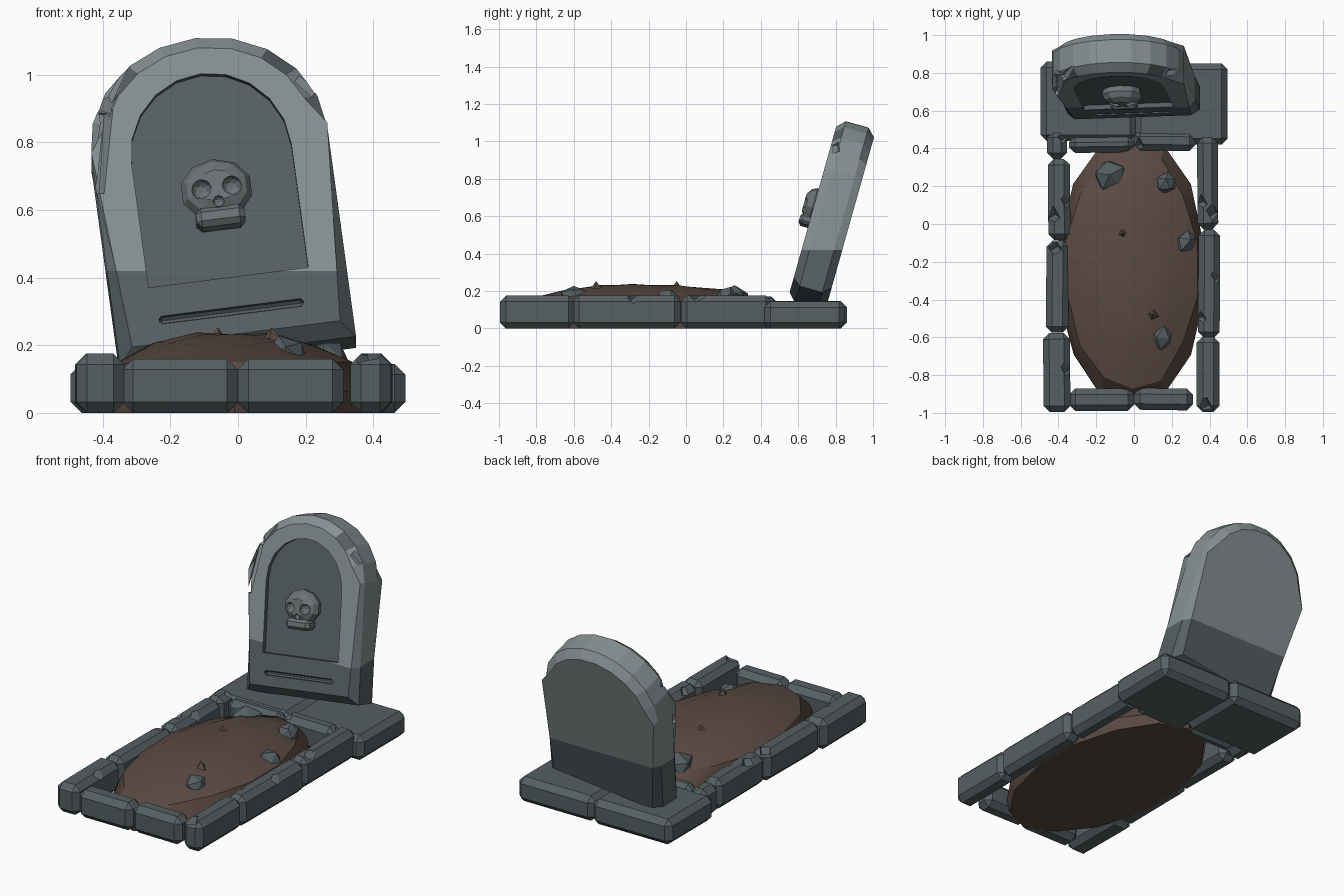
import bpy, bmesh, math, random
from math import cos, sin, pi, radians
from mathutils import Matrix, Vector, Euler

random.seed(4)
if "Cube" in bpy.data.objects:
    bpy.data.objects.remove(bpy.data.objects["Cube"])


def material(name, rgb):
    m = bpy.data.materials.new(name)
    m.use_nodes = True
    m.diffuse_color = (*rgb, 1)
    bsdf = m.node_tree.nodes["Principled BSDF"]
    bsdf.inputs["Base Color"].default_value = (*rgb, 1)
    bsdf.inputs["Roughness"].default_value = 0.9
    return m


DARK = material("dark_stone", (0.092, 0.115, 0.123))
LIGHT = material("pale_stone", (0.235, 0.275, 0.285))
BONE = material("carved_stone", (0.15, 0.172, 0.178))
SOIL = material("brown_soil", (0.105, 0.068, 0.055))


def finish(name, bm, *mats, matrix=None):
    bmesh.ops.recalc_face_normals(bm, faces=bm.faces)
    mesh = bpy.data.meshes.new(name)
    bm.to_mesh(mesh)
    bm.free()
    obj = bpy.data.objects.new(name, mesh)
    bpy.context.collection.objects.link(obj)
    for m in mats:
        mesh.materials.append(m)
    if matrix:
        obj.matrix_world = matrix
    return obj


def cut(obj, cutter):
    """Subtract the cutter, then throw it away."""
    cutter.hide_render = True
    mod = obj.modifiers.new("cut", "BOOLEAN")
    mod.operation, mod.solver, mod.object = "DIFFERENCE", "EXACT", cutter
    bpy.context.view_layer.objects.active = obj
    bpy.ops.object.modifier_apply(modifier=mod.name)
    bpy.data.objects.remove(cutter)


def box(size, loc, rot=(0, 0, 0), bevel=0):
    bm = bmesh.new()
    bmesh.ops.create_cube(bm, size=1, matrix=Matrix.Diagonal((*size, 1)))
    if bevel:
        bmesh.ops.bevel(bm, geom=bm.edges[:], offset=bevel, segments=1, affect="EDGES")
    turn = Euler([radians(a) for a in rot]).to_matrix().to_4x4()
    bmesh.ops.transform(bm, matrix=Matrix.Translation(loc) @ turn, verts=bm.verts)
    return bm


def loft(rings):
    """Skin closed rings of points and cap both ends."""
    bm = bmesh.new()
    loops = [[bm.verts.new(p) for p in ring] for ring in rings]
    for a, b in zip(loops, loops[1:]):
        for i in range(len(a)):
            j = (i + 1) % len(a)
            bm.faces.new((a[i], a[j], b[j], b[i]))
    bm.faces.new(loops[0])
    bm.faces.new(loops[-1])
    return bm


def arch(half, bottom, spring, top, steps, y):
    pts = [(half, y, bottom)]
    for i in range(steps + 1):
        a = pi * i / steps
        pts.append((half * cos(a), y, spring + (top - spring) * sin(a)))
    return pts + [(-half, y, bottom)]


# Kerb and plinth blocks: name, x range, y range, height, yaw, chip spots
def block(name, x, y, h, yaw=0, chips=()):
    size = (x[1] - x[0], y[1] - y[0], h)
    mid = ((x[0] + x[1]) / 2, (y[0] + y[1]) / 2, h / 2)
    obj = finish(name, box(size, mid, (0, 0, yaw), 0.032), DARK)
    for cx, cy in chips:
        cut(obj, finish("chip", box((0.05, 0.06, 0.05), (cx, cy, h), (40, 15, 30))))


block("plinth_right", (-0.495, 0.01), (0.44, 0.86), 0.147)
block("plinth_left", (0.005, 0.495), (0.42, 0.85), 0.145)
block("back_kerb_right", (-0.345, 0.0), (0.378, 0.465), 0.16, 0.8)
block("back_kerb_left", (0.0, 0.325), (0.388, 0.495), 0.16, -0.6, [(0.02, 0.42)])
block("right_kerb_stub", (-0.46, -0.355), (0.345, 0.49), 0.17, 0, [(-0.37, 0.46)])
block("right_kerb_back", (-0.455, -0.338), (-0.085, 0.345), 0.175, 0.5,
      [(-0.43, 0.05), (-0.35, 0.12)])
block("right_kerb_middle", (-0.465, -0.345), (-0.575, -0.088), 0.175, -0.5, [(-0.42, -0.12)])
block("right_kerb_front", (-0.48, -0.338), (-0.995, -0.578), 0.175, 0.6, [(-0.35, -0.77)])
block("left_kerb_back", (0.335, 0.445), (-0.028, 0.46), 0.175, 0.3,
      [(0.42, 0.06), (0.35, 0.12)])
block("left_kerb_middle", (0.34, 0.455), (-0.603, -0.03), 0.175, -0.3,
      [(0.345, -0.49), (0.445, -0.28)])
block("left_kerb_front", (0.332, 0.452), (-0.995, -0.595), 0.175, 0, [(0.38, -0.96)])
block("front_kerb_right", (-0.342, 0.0), (-0.99, -0.87), 0.16)
block("front_kerb_left", (0.0, 0.312), (-0.985, -0.87), 0.16, -0.8)

# Soil mound
rings = []
for scale, z in ((1, 0), (1, 0.06), (0.9, 0.15), (0.62, 0.203), (0.3, 0.232)):
    ring = []
    for i in range(14):
        a = 2 * pi * (i + 0.5) / 14
        r = scale * random.uniform(0.97, 1.03)
        lift = random.uniform(-0.006, 0.006) if z else 0
        ring.append((0.39 * r * cos(a) - 0.01, 0.71 * r * sin(a) - 0.24, z + lift))
    rings.append(ring)
bm = loft(rings)
cap = max(bm.faces, key=lambda f: f.calc_center_median().z)
bmesh.ops.poke(bm, faces=[cap], offset=0.006)
mound = finish("soil_mound", bm, SOIL)
bpy.ops.object.select_all(action="DESELECT")
mound.select_set(True)
bpy.context.view_layer.objects.active = mound
bpy.ops.object.shade_smooth_by_angle(angle=radians(30))

# Soil clods
for i, (x, y) in enumerate(((-0.06, -0.05), (0.1, -0.48))):
    bm = bmesh.new()
    bmesh.ops.create_cone(bm, cap_ends=True, segments=4, radius1=0.055, radius2=0, depth=0.07)
    finish(f"soil_clod_{i + 1}", bm, SOIL,
           matrix=Matrix.Translation((x, y, 0.218)) @ Matrix.Rotation(0.3 + i, 4, "Z"))

# Loose rocks
for i, (x, y, z, r) in enumerate(((-0.13, 0.26, 0.155, 0.09), (0.17, 0.215, 0.165, 0.062),
                                  (0.27, -0.1, 0.15, 0.068), (0.14, -0.6, 0.165, 0.072))):
    bm = bmesh.new()
    bmesh.ops.create_icosphere(bm, subdivisions=1, radius=r)
    for v in bm.verts:
        v.co *= random.uniform(0.9, 1.08)
    finish(f"rock_{i + 1}", bm, DARK, matrix=Matrix.Translation((x, y, z))
           @ Euler((i, 2 * i, 0.5)).to_matrix().to_4x4() @ Matrix.Diagonal((1, 1, 0.85, 1)))

# Leaning headstone, modelled upright and then tilted
LEAN = (Matrix.Translation((0, 0.655, 0.165)) @ Matrix.Rotation(radians(-15.7), 4, "X")
        @ Matrix.Rotation(radians(-7.5), 4, "Y"))
FRONT = -0.105
bm = loft([arch(0.352, 0, 0.65, 0.97, 10, y) for y in (FRONT, -FRONT)])
rim = [e for e in bm.edges if abs(e.verts[0].co.y - e.verts[1].co.y) < 1e-5]
bmesh.ops.bevel(bm, geom=rim, offset=0.042, segments=1, affect="EDGES")
stone = finish("headstone", bm, LIGHT, DARK)

# Sunken panel, slot and broken edges
cut(stone, finish("panel", loft([arch(0.238, 0.217, 0.6, 0.848, 10, y) for y in (-0.2, -0.08)])))
cut(stone, finish("slot", box((0.43, 0.05, 0.024), (-0.005, FRONT, 0.113), bevel=0.008)))
for size, loc, rot in (((0.07, 0.08, 0.07), (0.325, -0.1, 0.785), (20, 45, 25)),
                       ((0.08, 0.09, 0.07), (-0.315, -0.1, 0.8), (20, 30, -30)),
                       ((0.022, 0.08, 0.26), (-0.315, -0.1, 0.65), (0, 12, 25)),
                       ((0.022, 0.08, 0.2), (-0.235, -0.105, 0.86), (0, 32, 20))):
    cut(stone, finish("break", box(size, loc, rot)))

# Darker foot below a level line, and darker panel
bm = bmesh.new()
bm.from_mesh(stone.data)
bm.transform(LEAN)
bmesh.ops.bisect_plane(bm, geom=bm.verts[:] + bm.edges[:] + bm.faces[:],
                       plane_co=(0, 0, 0.42), plane_no=(0, 0, 1))
back = LEAN.inverted()
for f in bm.faces:
    mid = f.calc_center_median()
    p = back @ mid
    in_panel = abs(p.x) < 0.245 and p.z < 0.86 and FRONT + 0.003 < p.y < 0
    f.material_index = 1 if mid.z < 0.42 or in_panel else 0
bm.to_mesh(stone.data)
bm.free()

# Carved skull: cranium with sunken eyes and nose, and jaw
rings = []
for r, y in ((0.098, -0.07), (0.108, -0.11), (0.092, -0.138), (0.055, -0.16)):
    rings.append([(r * cos(pi * (i + 0.5) / 5), y, 0.487 + 0.88 * r * sin(pi * (i + 0.5) / 5))
                  for i in range(10)])
skull = finish("skull", loft(rings), BONE)
for x, z, r in ((-0.045, 0.482, 0.03), (0.045, 0.482, 0.03), (0, 0.44, 0.017)):
    bm = bmesh.new()
    bmesh.ops.create_icosphere(bm, subdivisions=2, radius=r,
                               matrix=Matrix.Translation((x, -0.152, z)))
    cut(skull, finish("socket", bm))
jaw = finish("skull_jaw", box((0.145, 0.085, 0.058), (0, -0.118, 0.397), bevel=0.016), BONE)
for part in (skull, jaw):
    part.matrix_world = LEAN
